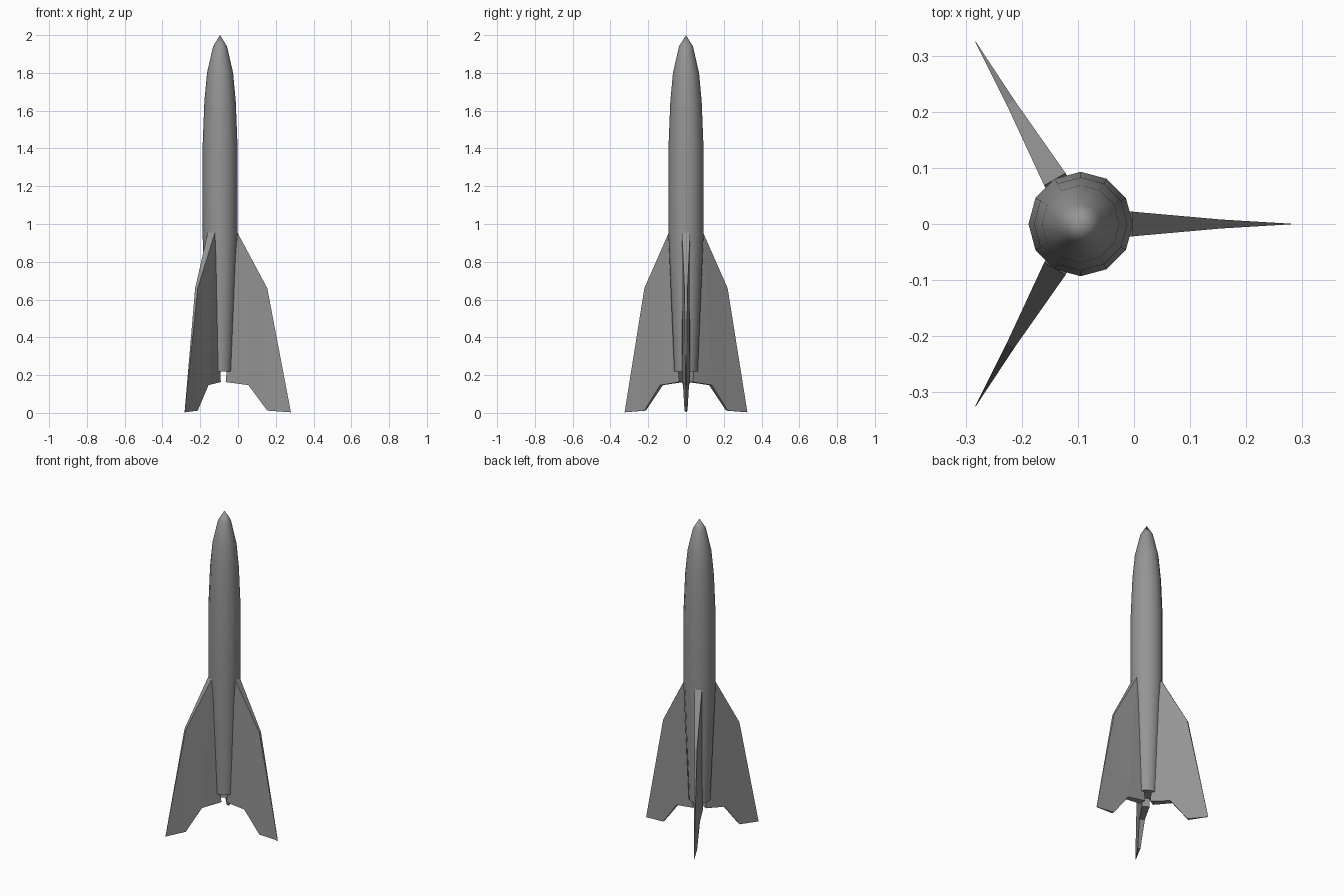
import bpy, bmesh, math
from mathutils import Matrix, Vector

AXIS = Vector((-0.095, 0, 0))

cube = bpy.data.objects.get("Cube")
if cube:
    bpy.data.objects.remove(cube, do_unlink=True)

grey = bpy.data.materials.new("hull grey")
grey.use_nodes = True
grey.diffuse_color = (0.3, 0.3, 0.3, 1)
grey.node_tree.nodes["Principled BSDF"].inputs["Base Color"].default_value = (0.3, 0.3, 0.3, 1)


def add_object(name, bm):
    bmesh.ops.recalc_face_normals(bm, faces=bm.faces)
    mesh = bpy.data.meshes.new(name)
    bm.to_mesh(mesh)
    bm.free()
    mesh.materials.append(grey)
    obj = bpy.data.objects.new(name, mesh)
    bpy.context.collection.objects.link(obj)
    obj.location = AXIS
    return obj


# Hull: twelve-sided lathe from flat tail to pointed nose
SIDES = 12
profile = [(0.062, 0.22), (0.093, 0.95), (0.093, 1.4), (0.083, 1.65),
           (0.069, 1.8), (0.037, 1.94)]
bm = bmesh.new()
rings = []
for r, z in profile:
    angles = [2 * math.pi * i / SIDES for i in range(SIDES)]
    rings.append([bm.verts.new((r * math.cos(a), r * math.sin(a), z)) for a in angles])
bm.faces.new(rings[0])
tip = bm.verts.new((0, 0, 2))
for i in range(SIDES):
    j = (i + 1) % SIDES
    for low, high in zip(rings, rings[1:]):
        bm.faces.new((low[i], low[j], high[j], high[i]))
    bm.faces.new((rings[-1][i], rings[-1][j], tip))
hull = add_object("hull", bm)
bpy.context.view_layer.objects.active = hull
hull.select_set(True)
bpy.ops.object.shade_smooth_by_angle(angle=math.radians(35))
hull.select_set(False)

# Fins: wedges, thick at the root and sharp at the tip (radius, height, half thickness)
outline = [(0.092, 0.955, 0.022), (0.25, 0.66, 0.008), (0.375, 0.003, 0.0005),
           (0.25, 0.012, 0.008), (0.15, 0.147, 0.016), (0.03, 0.163, 0.022)]


def add_fin(name, degrees):
    bm = bmesh.new()
    left, right = [[bm.verts.new((r, s * h, z)) for r, z, h in outline] for s in (1, -1)]
    bm.faces.new(left)
    bm.faces.new(right[::-1])
    for i in range(len(outline)):
        j = (i + 1) % len(outline)
        bm.faces.new((left[i], left[j], right[j], right[i]))
    bmesh.ops.triangulate(bm, faces=[f for f in bm.faces if len(f.verts) > 4])
    bmesh.ops.rotate(bm, verts=bm.verts, matrix=Matrix.Rotation(math.radians(degrees), 3, "Z"))
    add_object(name, bm)


for name, degrees in (("left_fin", 0), ("back_right_fin", 120), ("front_right_fin", 240)):
    add_fin(name, degrees)
